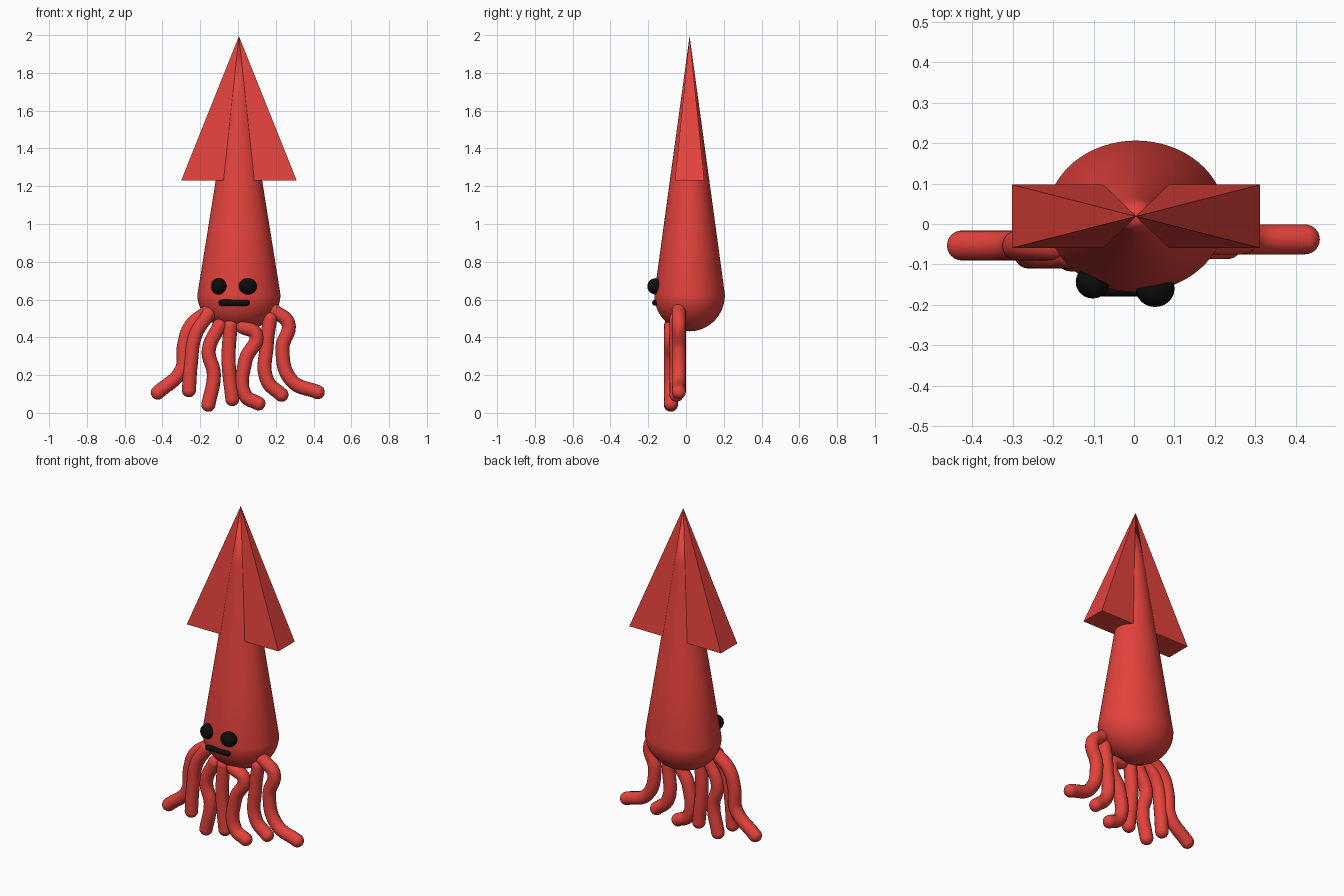
import bpy, bmesh, math
from mathutils import Matrix, Vector

if "Cube" in bpy.data.objects:
    bpy.data.objects.remove(bpy.data.objects["Cube"])


def material(name, colour):
    m = bpy.data.materials.new(name)
    m.diffuse_color = (*colour, 1)
    m.use_nodes = True
    m.node_tree.nodes["Principled BSDF"].inputs["Base Color"].default_value = m.diffuse_color
    return m


RED = material("red", (0.78, 0.055, 0.045))
BLACK = material("black", (0.004, 0.004, 0.004))


def finish(name, bm, mat, angle=None):
    bmesh.ops.recalc_face_normals(bm, faces=bm.faces[:])
    me = bpy.data.meshes.new(name)
    bm.to_mesh(me)
    bm.free()
    me.materials.append(mat)
    ob = bpy.data.objects.new(name, me)
    bpy.context.collection.objects.link(ob)
    if angle:
        smooth(ob, angle)
    return ob


def smooth(ob, angle=40):
    bpy.ops.object.select_all(action='DESELECT')
    ob.select_set(True)
    bpy.context.view_layer.objects.active = ob
    bpy.ops.object.shade_smooth_by_angle(angle=math.radians(angle))


def ball(name, loc, radii, mat):
    bm = bmesh.new()
    bmesh.ops.create_uvsphere(bm, u_segments=24, v_segments=14, radius=1,
                              matrix=Matrix.LocRotScale(Vector(loc), None, Vector(radii)))
    return finish(name, bm, mat, 40)


def tube(name, points, radius, mat):
    # Rounded tube through the points: bevelled curve plus a ball on each end
    cu = bpy.data.curves.new(name, 'CURVE')
    cu.dimensions = '3D'
    cu.bevel_depth = radius
    cu.bevel_resolution = 6
    cu.resolution_u = 8
    cu.materials.append(mat)
    sp = cu.splines.new('BEZIER')
    sp.bezier_points.add(len(points) - 1)
    for bp, p in zip(sp.bezier_points, points):
        bp.co = p
        bp.handle_left_type = bp.handle_right_type = 'AUTO'
    ob = bpy.data.objects.new(name, cu)
    bpy.context.collection.objects.link(ob)
    bpy.ops.object.select_all(action='DESELECT')
    ob.select_set(True)
    bpy.context.view_layer.objects.active = ob
    bpy.ops.object.convert(target='MESH')
    ob = bpy.context.view_layer.objects.active
    ends = [ball(name + "_end", p, (radius,) * 3, mat) for p in (points[0], points[-1])]
    bpy.ops.object.select_all(action='DESELECT')
    for o in ends + [ob]:
        o.select_set(True)
    bpy.context.view_layer.objects.active = ob
    bpy.ops.object.join()
    smooth(ob, 50)
    return ob


CX, CY, TOP = 0.005, 0.019, 1.995

# Body: elliptical cone on a rounded bottom, lathed from one profile
RX, RY, SEAM, DOME = 0.22, 0.187, 0.625, 0.193
N, RINGS = 64, 12
bm = bmesh.new()
profile = [(0, SEAM - DOME)]
profile += [(math.sin(a), SEAM - DOME * math.cos(a))
            for a in (math.pi / 2 * i / RINGS for i in range(1, RINGS + 1))]
profile += [(1 - t, SEAM + (TOP - SEAM) * t) for t in (0.25, 0.5, 0.75, 1)]
verts = [bm.verts.new((CX + r * RX, CY, z)) for r, z in profile]
edges = [bm.edges.new(pair) for pair in zip(verts, verts[1:])]
bmesh.ops.spin(bm, geom=verts + edges, cent=(CX, CY, 0), axis=(0, 0, 1),
               angle=2 * math.pi, steps=N, use_duplicate=False)
for v in bm.verts:
    v.co.y = CY + (v.co.y - CY) * RY / RX
bmesh.ops.remove_doubles(bm, verts=bm.verts[:], dist=0.0005)
finish("body", bm, RED, 30)

# Fins: one flat four-sided pyramid passing through the body
bm = bmesh.new()
base = [bm.verts.new((CX + sx * 0.306, CY + sy * 0.078, 1.23))
        for sx, sy in ((-1, -1), (1, -1), (1, 1), (-1, 1))]
tip = bm.verts.new((CX, CY, TOP))
bm.faces.new(base)
for i in range(4):
    bm.faces.new((base[i], base[(i + 1) % 4], tip))
finish("fins", bm, RED)

# Face
ball("left_eye", (-0.102, -0.143, 0.67), (0.042, 0.041, 0.043), BLACK)
ball("right_eye", (0.052, -0.16, 0.67), (0.048, 0.045, 0.043), BLACK)
tube("mouth", [(-0.088, -0.163, 0.583), (0.046, -0.163, 0.583)], 0.016, BLACK)

# Tentacles: depth, then (x, z) path from head to tip
tentacles = [
    (-0.053, [(-0.16, 0.535), (-0.25, 0.46), (-0.285, 0.36), (-0.30, 0.225), (-0.425, 0.107)]),
    (-0.073, [(-0.155, 0.525), (-0.225, 0.415), (-0.25, 0.26), (-0.26, 0.12)]),
    (-0.08, [(-0.10, 0.46), (-0.155, 0.33), (-0.128, 0.205), (-0.157, 0.043)]),
    (-0.08, [(-0.04, 0.46), (-0.05, 0.28), (-0.03, 0.073)]),
    (-0.08, [(0.025, 0.455), (0.095, 0.415), (0.04, 0.28), (0.04, 0.09), (0.108, 0.05)]),
    (-0.05, [(0.17, 0.50), (0.152, 0.36), (0.155, 0.17), (0.23, 0.096)]),
    (-0.038, [(0.19, 0.54), (0.266, 0.475), (0.235, 0.34), (0.285, 0.17), (0.422, 0.11)]),
]
for i, (y, path) in enumerate(tentacles, 1):
    tube(f"tentacle_{i}", [(x, y, z) for x, z in path], 0.037, RED)
